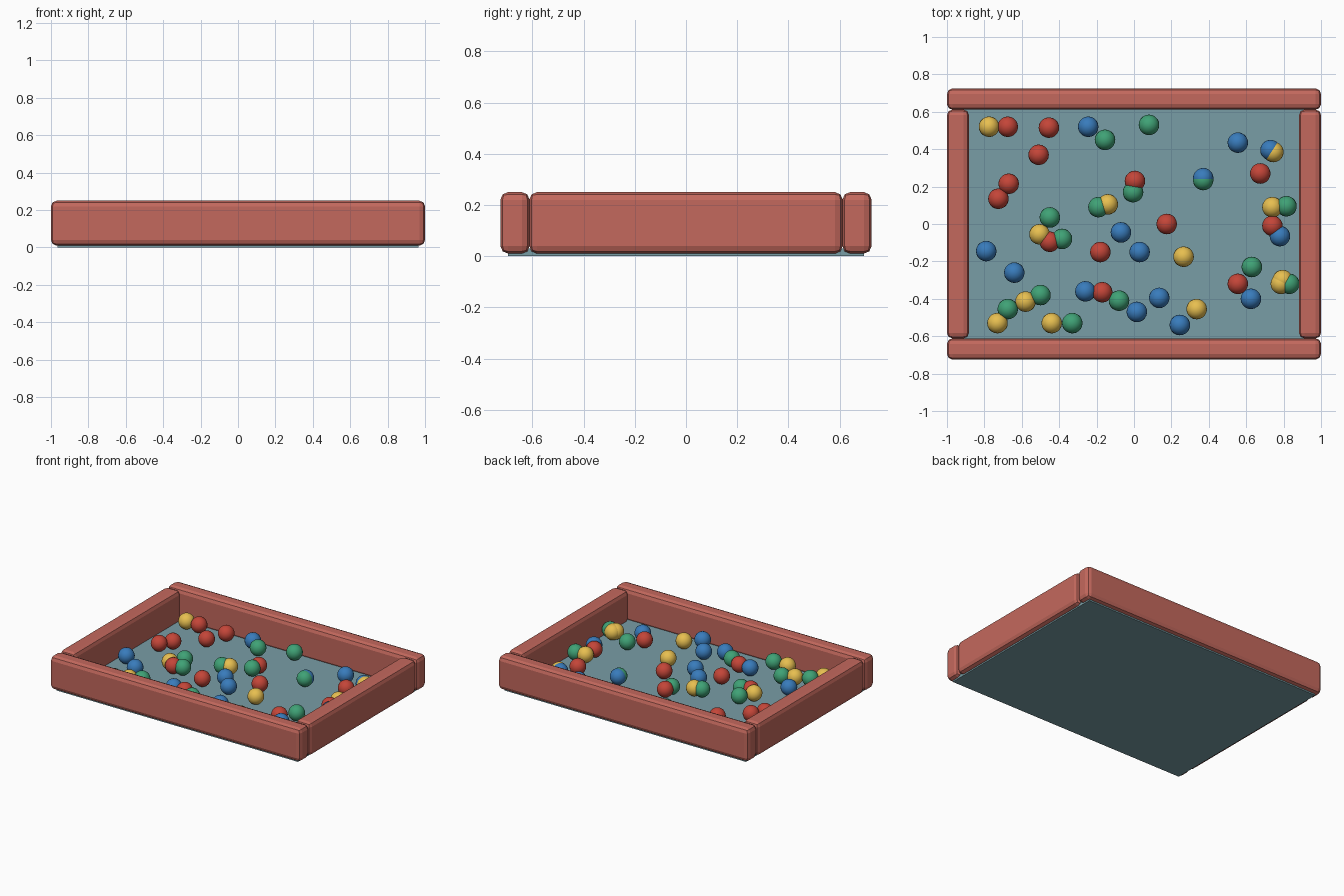
import bpy

if "Cube" in bpy.data.objects:
    bpy.data.objects.remove(bpy.data.objects["Cube"])


def material(name, rgb):
    m = bpy.data.materials.new(name)
    m.diffuse_color = (*rgb, 1)
    m.use_nodes = True
    m.node_tree.nodes["Principled BSDF"].inputs["Base Color"].default_value = m.diffuse_color
    return m


def box(name, center, size, mat, bevel=0.0):
    bpy.ops.mesh.primitive_cube_add(size=1, location=center)
    ob = bpy.context.object
    ob.name = name
    ob.scale = size
    bpy.ops.object.transform_apply(location=False, rotation=False, scale=True)
    ob.data.materials.append(mat)
    if bevel:
        mod = ob.modifiers.new("soft_edges", "BEVEL")
        mod.width = bevel
        mod.segments = 2
    return ob


pad_mat = material("pad_red", (0.55, 0.14, 0.11))
floor_mat = material("floor_blue", (0.19, 0.34, 0.38))

# Thin floor mat
box("floor_mat", (0, 0, 0.015), (1.93, 1.39, 0.03), floor_mat)

# Four padded walls
for s, label in ((-1, "front"), (1, "back")):
    box(label + "_wall", (0, s * 0.668, 0.13), (2.0, 0.114, 0.24), pad_mat, 0.03)
for s, label in ((-1, "left"), (1, "right")):
    box(label + "_wall", (s * 0.941, 0, 0.13), (0.118, 1.224, 0.24), pad_mat, 0.03)

# Scattered balls, grouped by colour (x, y)
RADIUS = 0.055
BALLS = {
    "red": ((0.55, 0.06, 0.04), [
        (-.675, .52), (-.455, .515), (-.51, .37), (-.67, .215), (-.725, .135),
        (-.45, -.095), (.005, .23), (.175, 0), (-.18, -.15), (-.17, -.365),
        (.555, -.32), (.675, .27), (.74, -.01)]),
    "yellow": ((0.8, 0.52, 0.08), [
        (-.775, .52), (-.505, -.055), (-.14, .105), (.265, -.175), (-.58, -.415),
        (-.73, -.53), (-.44, -.53), (.335, -.455), (.74, .09), (.785, -.32),
        (.795, -.30), (.745, .385)]),
    "blue": ((0.04, 0.2, 0.5), [
        (-.245, .52), (-.07, -.045), (.03, -.15), (-.79, -.145), (-.64, -.26),
        (-.26, -.36), (.015, -.47), (.135, -.395), (.245, -.54), (.625, -.4),
        (.555, .435), (.73, .395), (.37, .245), (.78, -.065)]),
    "green": ((0.05, 0.36, 0.18), [
        (-.155, .45), (.08, .53), (-.45, .035), (-.385, -.08), (-.19, .09),
        (-.005, .17), (-.5, -.38), (-.675, -.455), (-.33, -.53), (-.08, -.41),
        (.63, -.23), (.815, .095), (.37, .235), (.83, -.32)]),
}

for colour, (rgb, spots) in BALLS.items():
    mat = material("ball_" + colour, rgb)
    bpy.ops.mesh.primitive_uv_sphere_add(segments=20, ring_count=12, radius=RADIUS)
    first = bpy.context.object
    bpy.ops.object.shade_smooth()
    first.data.materials.append(mat)
    for i, (x, y) in enumerate(spots):
        ob = first
        if i:
            ob = first.copy()
            bpy.context.collection.objects.link(ob)
        ob.name = f"{colour}_ball_{i + 1}"
        ob.location = (x, y, 0.088)
